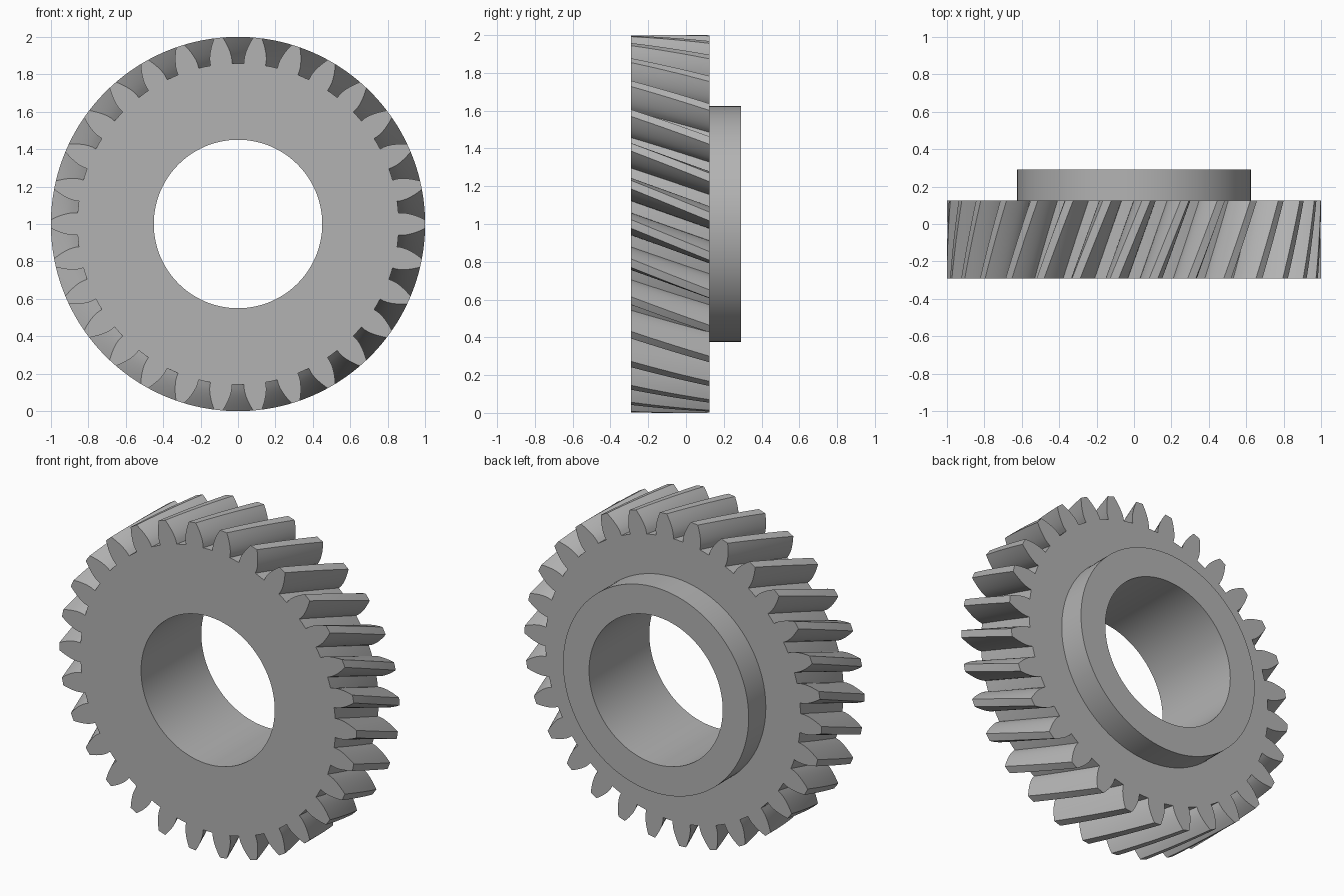
import bpy, bmesh
from math import pi, cos, sin, tan, acos, radians

TEETH, TIP, PITCH, ROOT = 30, 1.0, 0.9375, 0.859
BASE = PITCH * cos(radians(20))
BORE, HUB = 0.45, 0.625
FRONT, BACK, HUB_BACK = -0.29, 0.125, 0.29
TWIST, LAYERS = -0.17, 8

cube = bpy.data.objects.get("Cube")
if cube:
    bpy.data.objects.remove(cube)

steel = bpy.data.materials.new("plain grey steel")
steel.use_nodes = True
grey = (0.45, 0.45, 0.45, 1)
steel.diffuse_color = grey
steel.node_tree.nodes["Principled BSDF"].inputs["Base Color"].default_value = grey


def polar(bm, angle, radius, y):
    return bm.verts.new((radius * cos(angle), y, 1 + radius * sin(angle)))


def bridge(bm, a, b):
    n = len(a)
    for i in range(n):
        j = (i + 1) % n
        bm.faces.new((a[i], a[j], b[j], b[i]))


def finish(bm, name):
    bmesh.ops.recalc_face_normals(bm, faces=bm.faces)
    mesh = bpy.data.meshes.new(name)
    bm.to_mesh(mesh)
    bm.free()
    mesh.materials.append(steel)
    obj = bpy.data.objects.new(name, mesh)
    bpy.context.collection.objects.link(obj)
    bpy.ops.object.select_all(action="DESELECT")
    obj.select_set(True)
    bpy.context.view_layer.objects.active = obj
    bpy.ops.object.shade_smooth_by_angle(angle=radians(25))
    return obj


def half_angle(radius):
    # Involute flank: half the tooth's angular width at a radius
    def inv(r):
        a = acos(min(1, BASE / r))
        return tan(a) - a
    return pi / (2 * TEETH) + inv(PITCH) - inv(max(radius, BASE))


# One tooth outline: root, left flank, tip, right flank, root, gap middle
radii = [ROOT] + [BASE + (TIP - BASE) * i / 6 for i in range(7)]
flank = [(half_angle(r), r) for r in radii]
tooth = [(-a, r) for a, r in flank] + [(0, TIP)] + flank[::-1]
tooth.append((pi / TEETH, ROOT))
N = len(tooth)
step = 2 * pi / TEETH

# Toothed rim, twisted along its width
bm = bmesh.new()
rings = []
for k in range(LAYERS + 1):
    t = k / LAYERS
    y = FRONT + (BACK - FRONT) * t
    rings.append([polar(bm, i * step + a + TWIST * t, r, y)
                  for i in range(TEETH) for a, r in tooth])
for a, b in zip(rings, rings[1:]):
    bridge(bm, a, b)

# Flat end faces: tooth ends, then a ring down to the bore or hub
for ring, y, inner, turn in ((rings[0], FRONT, BORE, 0), (rings[-1], BACK, HUB, TWIST)):
    roots = []
    for i in range(TEETH):
        outline = ring[i * N:(i + 1) * N]
        middle = polar(bm, i * step + turn, ROOT, y)
        bm.faces.new(outline[:-1] + [middle])
        roots += [outline[0], middle, outline[-2], outline[-1]]
    circle = [polar(bm, (i - 1) * step / 4, inner, y) for i in range(len(roots))]
    bridge(bm, roots, circle)
finish(bm, "toothed_rim")

# Hub collar and the through bore
bm = bmesh.new()
profile = [(BORE, FRONT), (BORE, HUB_BACK), (HUB, HUB_BACK), (HUB, BACK)]
rings = [[polar(bm, (i - 1) * step / 4, r, y) for i in range(4 * TEETH)] for r, y in profile]
for a, b in zip(rings, rings[1:]):
    bridge(bm, a, b)
hub = finish(bm, "hub_collar")
# An open shell: make sure the collar's back face points backwards
back_face = max(hub.data.polygons, key=lambda f: f.center.y)
if back_face.normal.y < 0:
    hub.data.flip_normals()
